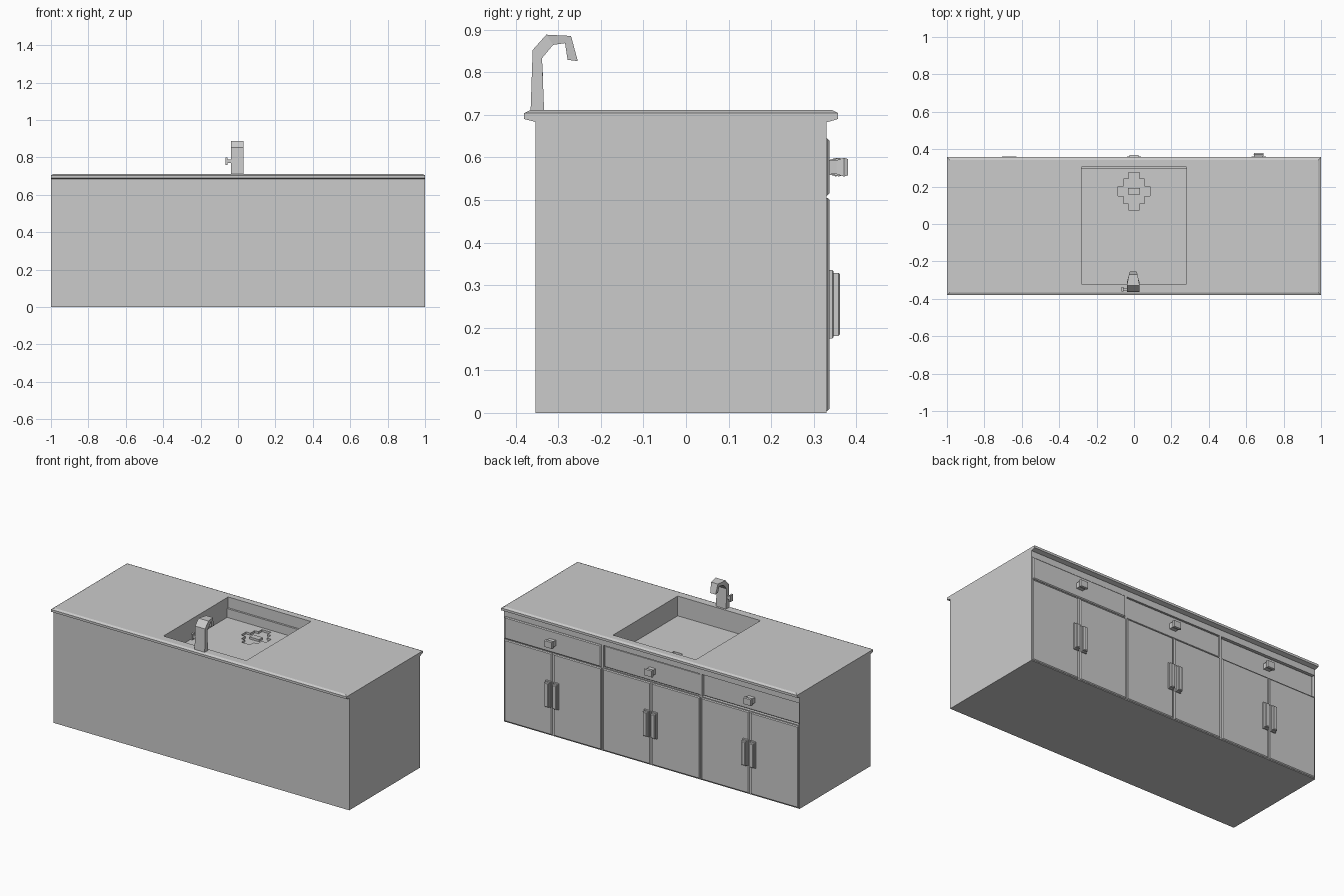
import bpy, bmesh

if "Cube" in bpy.data.objects:
    bpy.data.objects.remove(bpy.data.objects["Cube"])


def loft(name, rings):
    """Skin a list of equal-length point rings and cap both ends."""
    bm = bmesh.new()
    vs = [[bm.verts.new(p) for p in r] for r in rings]
    n = len(rings[0])
    for a, b in zip(vs, vs[1:]):
        for i in range(n):
            j = (i + 1) % n
            bm.faces.new((a[i], a[j], b[j], b[i]))
    bm.faces.new(vs[0])
    bm.faces.new(vs[-1])
    bmesh.ops.recalc_face_normals(bm, faces=bm.faces)
    me = bpy.data.meshes.new(name)
    bm.to_mesh(me)
    bm.free()
    ob = bpy.data.objects.new(name, me)
    bpy.context.collection.objects.link(ob)
    return ob


def rect_z(x0, x1, y0, y1, z):
    return [(x0, y0, z), (x1, y0, z), (x1, y1, z), (x0, y1, z)]


def rect_y(cx, cz, hx, hz, y):
    return [(cx - hx, y, cz - hz), (cx + hx, y, cz - hz), (cx + hx, y, cz + hz), (cx - hx, y, cz + hz)]


def box(name, x0, x1, y0, y1, z0, z1):
    return loft(name, [rect_z(x0, x1, y0, y1, z0), rect_z(x0, x1, y0, y1, z1)])


def panel(name, cx, cz, hx, hz, y0, y1, c):
    """Slab facing +y with a chamfered front edge of size c."""
    return loft(name, [rect_y(cx, cz, hx, hz, y0), rect_y(cx, cz, hx, hz, y1 - c),
                       rect_y(cx, cz, hx - c, hz - c, y1)])


def cut(ob, *dims):
    cutter = box("cutter", *dims)
    m = ob.modifiers.new("cut", "BOOLEAN")
    m.operation, m.solver, m.object = "DIFFERENCE", "EXACT", cutter
    bpy.context.view_layer.objects.active = ob
    bpy.ops.object.modifier_apply(modifier=m.name)
    bpy.data.objects.remove(cutter)


# Cabinet body with sink basin and stepped drain recess
SINK = (-0.28, 0.28, -0.32, 0.305)
FLOOR = 0.59
body = box("cabinet_body", -1, 1, -0.353, 0.33, 0, 0.683)
cut(body, *SINK, FLOOR, 0.8)
for hx, hy in ((0.085, 0.025), (0.055, 0.065), (0.03, 0.1)):
    cut(body, -hx, hx, 0.175 - hy, 0.175 + hy, 0.577, 0.65)
box("drain_plug", -0.032, 0.032, 0.157, 0.193, 0.575, FLOOR)

# Worktop with bevelled edge and sink opening
top = loft("worktop", [rect_z(-1, 1, -0.353, 0.333, 0.683),
                       rect_z(-1, 1, -0.38, 0.357, 0.69),
                       rect_z(-1, 1, -0.38, 0.357, 0.704),
                       rect_z(-0.985, 0.985, -0.366, 0.343, 0.711)])
cut(top, *SINK, 0.6, 0.8)

# Three bays: drawer, knob, two doors and two handles each
W = 2 / 3
for i, front in enumerate((0.318, 0.325, 0.337)):
    cx = (i - 1) * W
    cut(body, cx - W / 2 + 0.006, cx + W / 2 - 0.006, 0.3, 0.4, 0.51, 0.645)
    panel(f"drawer_{i}", cx, 0.5775, W / 2 - 0.007, 0.0665, 0.295, front, 0.005)
    loft(f"drawer_knob_{i}", [rect_y(cx, 0.577, h + 0.005, h, front + d) for h, d in
                              ((0.017, -0.002), (0.016, 0.016), (0.022, 0.034), (0.019, 0.043))])
    for s in (-1, 1):
        panel(f"door_{i}_{s}", cx + s * W / 4, 0.255, W / 4 - 0.005, 0.25, 0.328, 0.337, 0.005)
        hx = cx + s * 0.026
        panel(f"handle_plate_{i}_{s}", hx, 0.255, 0.018, 0.08, 0.335, 0.346, 0.002)
        panel(f"handle_grip_{i}_{s}", hx, 0.255, 0.014, 0.074, 0.345, 0.362, 0.004)

# Faucet: square section swept along a bent spout, (outer y,z, inner y,z, half width)
stations = [(-0.365, 0.705, -0.333, 0.705, 0.034),
            (-0.36, 0.852, -0.338, 0.833, 0.034),
            (-0.328, 0.888, -0.312, 0.864, 0.034),
            (-0.27, 0.885, -0.284, 0.868, 0.023),
            (-0.254, 0.826, -0.278, 0.829, 0.018)]
loft("faucet", [[(-0.004 - w, a, b), (-0.004 + w, a, b), (-0.004 + w, c, d), (-0.004 - w, c, d)]
                for a, b, c, d, w in stations])
box("faucet_lever_stem", -0.057, -0.03, -0.356, -0.342, 0.77, 0.789)
box("faucet_lever_cap", -0.066, -0.055, -0.362, -0.336, 0.76, 0.799)
